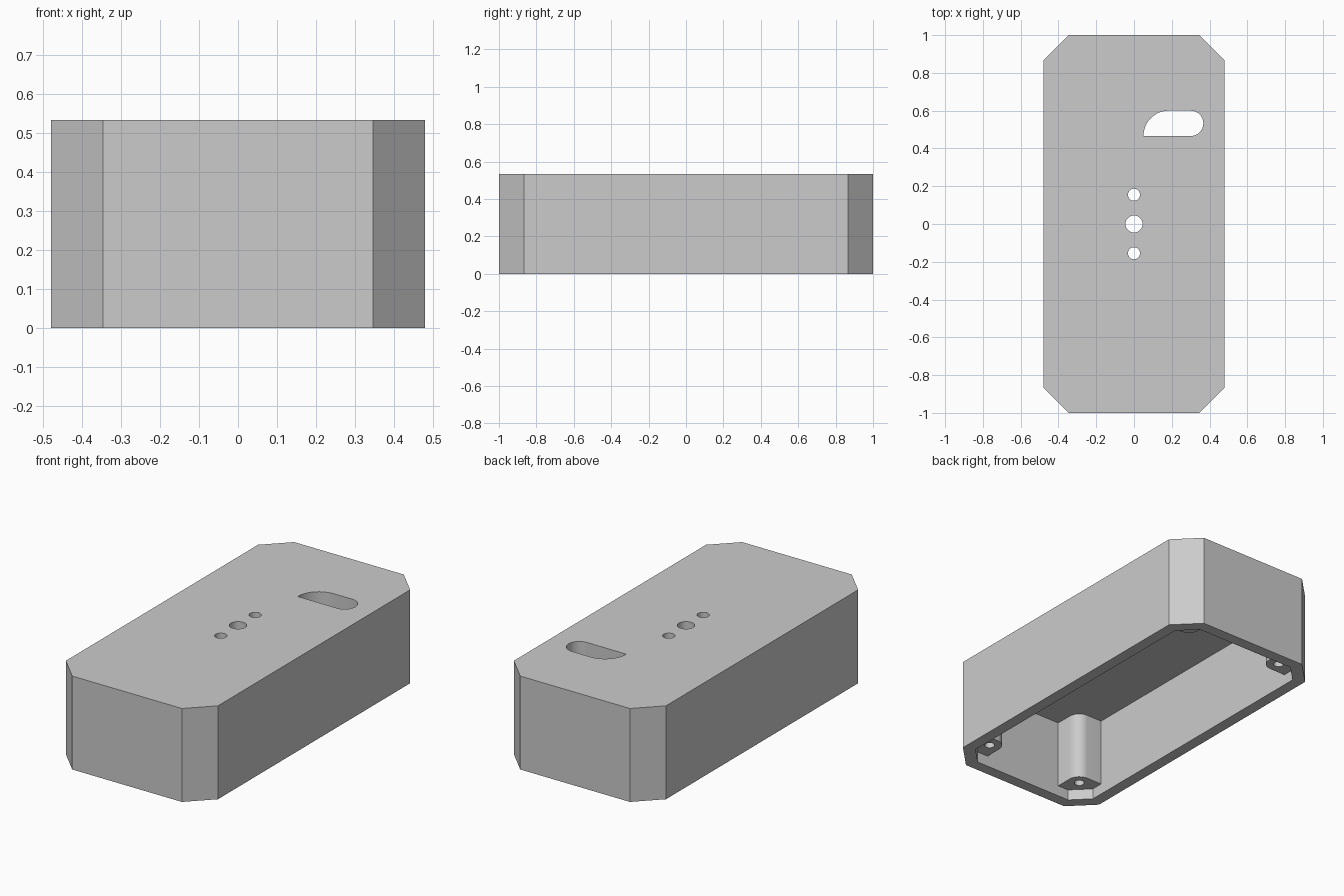
import bpy, bmesh, math

if "Cube" in bpy.data.objects:
    bpy.data.objects.remove(bpy.data.objects["Cube"])

HX, HY, H, CH = 0.48, 1.0, 0.533, 0.134   # half sizes, height, corner chamfer
WALL, CEIL, RECESS = 0.066, 0.454, 0.062  # wall, underside of lid, post recess
PX, PY, PR = 0.316, 0.837, 0.067          # post centre and radius

grey = bpy.data.materials.new("light grey plastic")
grey.diffuse_color = (0.6, 0.6, 0.6, 1)
grey.use_nodes = True
grey.node_tree.nodes["Principled BSDF"].inputs["Base Color"].default_value = grey.diffuse_color


def arc(cx, cy, r, a0, a1, n):
    return [(cx + r * math.cos(math.radians(a0 + (a1 - a0) * i / n)),
             cy + r * math.sin(math.radians(a0 + (a1 - a0) * i / n))) for i in range(n + 1)]


def circle(cx, cy, r, n=32):
    return arc(cx, cy, r, 0, 360, n)[:-1]


def octagon(t):
    """Chamfered rectangle, moved inward by t on every side."""
    x, y, c = HX - t, HY - t, CH - t * (2 - math.sqrt(2))
    return [(x, -y + c), (x, y - c), (x - c, y), (-x + c, y),
            (-x, y - c), (-x, -y + c), (-x + c, -y), (x - c, -y)]


def prism(name, outline, z0, z1):
    bm = bmesh.new()
    face = bm.faces.new([bm.verts.new((x, y, z0)) for x, y in outline])
    ext = bmesh.ops.extrude_face_region(bm, geom=[face])
    top = [v for v in ext["geom"] if isinstance(v, bmesh.types.BMVert)]
    bmesh.ops.translate(bm, vec=(0, 0, z1 - z0), verts=top)
    bmesh.ops.recalc_face_normals(bm, faces=bm.faces)
    mesh = bpy.data.meshes.new(name)
    bm.to_mesh(mesh)
    bm.free()
    ob = bpy.data.objects.new(name, mesh)
    mesh.materials.append(grey)
    bpy.context.collection.objects.link(ob)
    return ob


def combine(target, tool, operation):
    mod = target.modifiers.new("combine", 'BOOLEAN')
    mod.operation, mod.solver, mod.object = operation, 'EXACT', tool
    bpy.context.view_layer.objects.active = target
    bpy.ops.object.modifier_apply(modifier=mod.name)
    bpy.data.objects.remove(tool)


# Hollow case, open at the bottom
case = prism("case", octagon(0), 0, H)
combine(case, prism("cavity", octagon(WALL), -0.1, CEIL), 'DIFFERENCE')

# Four corner screw posts, rounded on the inside and rooted in the wall and lid
outer = octagon(WALL / 2)
side_pt, end_pt = outer[1], outer[2]
profile = [side_pt, end_pt, (PX - PR, end_pt[1])]
profile += arc(PX, PY, PR, 180, 270, 12) + [(side_pt[0], PY - PR)]
corners = [(sx, sy) for sx in (-1, 1) for sy in (-1, 1)]
for sx, sy in corners:
    post = prism("post", [(sx * x, sy * y) for x, y in profile], RECESS, CEIL + 0.03)
    combine(case, post, 'UNION')

# Screw holes up into the posts
for sx, sy in corners:
    combine(case, prism("screw_hole", circle(sx * PX, sy * PY, 0.027, 24), 0.0, 0.4), 'DIFFERENCE')

# Row of three round holes through the lid
for y, r in ((-0.155, 0.032), (0, 0.045), (0.155, 0.032)):
    combine(case, prism("lid_hole", circle(0, y, r), 0.3, 0.7), 'DIFFERENCE')

# Slot with one rounded end and one quarter-round end
slot = arc(0.3, 0.533, 0.067, -90, 90, 20) + arc(0.184, 0.466, 0.134, 90, 180, 16)
combine(case, prism("slot", slot, 0.3, 0.7), 'DIFFERENCE')

# Smooth the round walls, keep the edges crisp
bpy.ops.object.select_all(action='DESELECT')
case.select_set(True)
bpy.context.view_layer.objects.active = case
bpy.ops.object.shade_smooth_by_angle(angle=math.radians(30))
